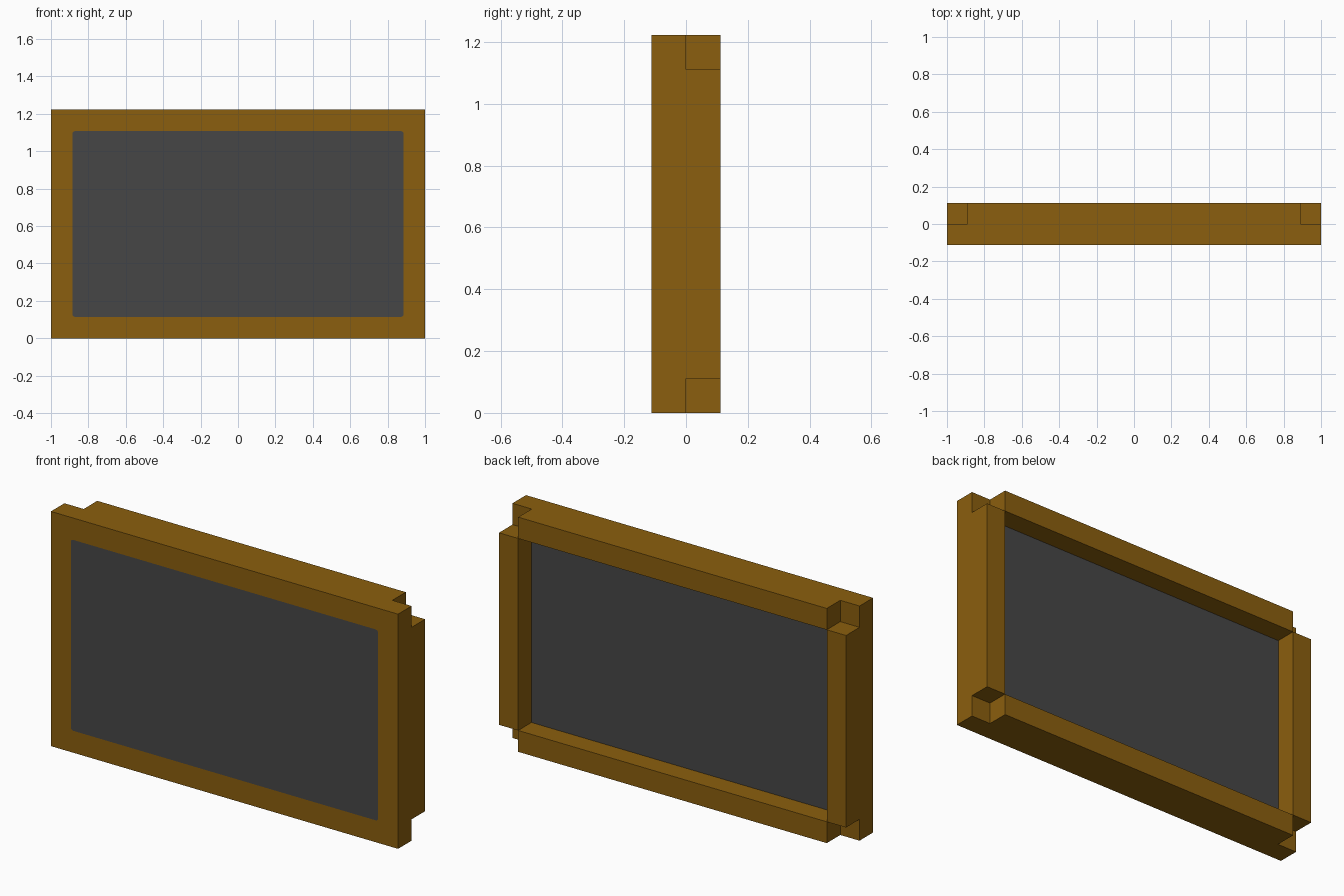
import bpy
import bmesh
import math
from mathutils import Vector

cube = bpy.data.objects.get("Cube")
if cube:
    bpy.data.objects.remove(cube, do_unlink=True)

U = 1 / 9                  # module: one frame width
W, H = 2.0, 11 * U         # overall width and height


def material(name, rgb):
    m = bpy.data.materials.new(name)
    m.use_nodes = True
    m.diffuse_color = (*rgb, 1)
    m.node_tree.nodes["Principled BSDF"].inputs["Base Color"].default_value = (*rgb, 1)
    return m


brown = material("brown_frame", (0.258, 0.114, 0.0044))
grey = material("dark_grey_screen", (0.061, 0.061, 0.061))


def rectangle(w, h, r=0.0):
    """Outline in x and z about the model's middle, with optional rounded corners."""
    points = []
    for i, (sx, sz) in enumerate([(1, 1), (-1, 1), (-1, -1), (1, -1)]):
        cx, cz = sx * (w / 2 - r), sz * (h / 2 - r) + H / 2
        for k in range(4 if r else 1):
            a = math.pi / 2 * (i + k / 3)
            points.append((cx + r * math.cos(a), cz + r * math.sin(a)))
    return points


def prism(name, outlines, y0, y1, mat):
    """Fill the outlines (the second one is a hole) and extrude from y0 to y1."""
    bm = bmesh.new()
    edges = []
    for outline in outlines:
        vs = [bm.verts.new((x, y0, z)) for x, z in outline]
        edges += [bm.edges.new((vs[i - 1], vs[i])) for i in range(len(vs))]
    bmesh.ops.triangle_fill(bm, edges=edges, use_beauty=True, normal=Vector((0, -1, 0)))
    ext = bmesh.ops.extrude_face_region(bm, geom=bm.faces[:], use_keep_orig=True)
    moved = [g for g in ext["geom"] if isinstance(g, bmesh.types.BMVert)]
    bmesh.ops.translate(bm, vec=(0, y1 - y0, 0), verts=moved)
    bmesh.ops.recalc_face_normals(bm, faces=bm.faces[:])
    bmesh.ops.dissolve_limit(bm, angle_limit=0.01, verts=bm.verts[:], edges=bm.edges[:])
    finish(name, bm, mat)


def box(name, centre, size, mat):
    bm = bmesh.new()
    bmesh.ops.create_cube(bm, size=1)
    bmesh.ops.scale(bm, vec=size, verts=bm.verts[:])
    bmesh.ops.translate(bm, vec=centre, verts=bm.verts[:])
    finish(name, bm, mat)


def finish(name, bm, mat):
    mesh = bpy.data.meshes.new(name)
    bm.to_mesh(mesh)
    bm.free()
    mesh.materials.append(mat)
    bpy.context.collection.objects.link(bpy.data.objects.new(name, mesh))


# Front half: full frame with a flush screen in a softly rounded opening
opening = rectangle(16 * U - 0.006, 9 * U - 0.006, 0.015)
prism("front_frame", [rectangle(W, H), opening], -U, 0, brown)
prism("screen", [opening], -U, 0, grey)

# Thin grey back panel between the rear rails
box("back_panel", (0, 0.001, H / 2), (16 * U, 0.002, 9 * U), grey)

# Rear half: four separate rails that leave the corners notched
for side, s in (("left", 1), ("right", -1)):
    box(f"rear_{side}_rail", (s * (W - U) / 2, U / 2, H / 2), (U, U, 9 * U), brown)
for side, s in (("top", 1), ("bottom", -1)):
    box(f"rear_{side}_rail", (0, U / 2, H / 2 + s * (H - U) / 2), (16 * U, U, U), brown)
